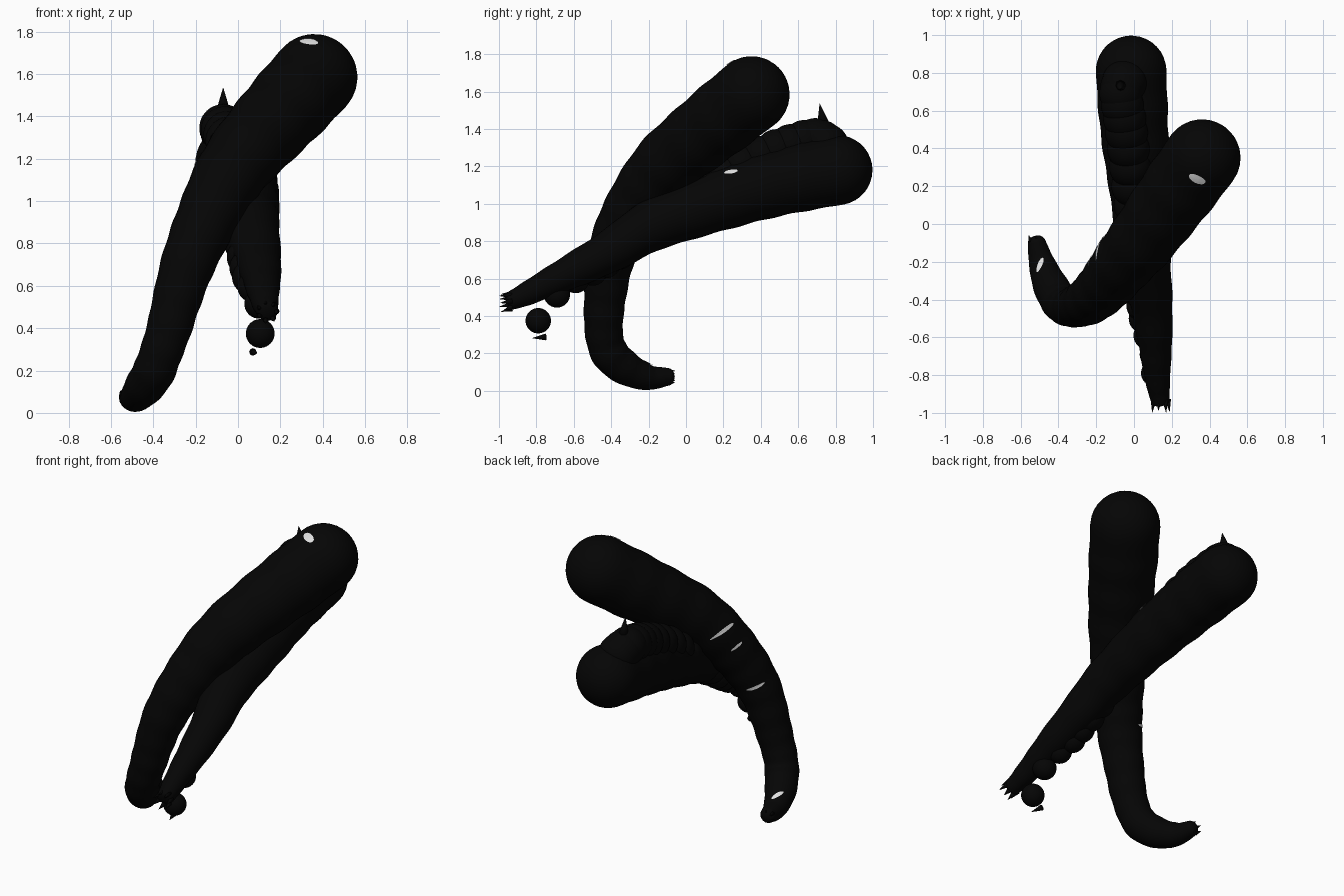
import bpy, bmesh, math, random
from mathutils import Vector

if "Cube" in bpy.data.objects:
    bpy.data.objects.remove(bpy.data.objects["Cube"])

random.seed(4)


def material(name, rgb):
    m = bpy.data.materials.new(name)
    m.diffuse_color = (*rgb, 1)
    m.use_nodes = True
    m.node_tree.nodes["Principled BSDF"].inputs["Base Color"].default_value = m.diffuse_color
    return m


BLACK = material("soft black", (0.0015, 0.0015, 0.0015))
PALE = material("pale grey", (0.75, 0.75, 0.75))


def finish(bm, name, mat):
    bmesh.ops.recalc_face_normals(bm, faces=bm.faces)
    for f in bm.faces:
        f.smooth = True
    me = bpy.data.meshes.new(name)
    bm.to_mesh(me)
    bm.free()
    me.materials.append(mat)
    ob = bpy.data.objects.new(name, me)
    bpy.context.collection.objects.link(ob)
    return ob


def spline(points, steps=8):
    """Catmull-Rom through (x, y, z, radius) points."""
    pts = [Vector(p) for p in points]
    pts = [2 * pts[0] - pts[1]] + pts + [2 * pts[-1] - pts[-2]]
    out = []
    for i in range(1, len(pts) - 2):
        a, b, c, d = pts[i - 1:i + 3]
        for k in range(steps):
            t = k / steps
            out.append(0.5 * (2 * b + (c - a) * t + (2 * a - 5 * b + 4 * c - d) * t * t
                              + (3 * b - a - 3 * c + d) * t ** 3))
    return out + [pts[-2]]


def tube(name, points, ripple=0.015, start_cap=0.8, sides=40):
    """Tapered lumpy tube with rounded ends."""
    path = spline(points)
    n = len(path)
    samples = []
    for i, q in enumerate(path):
        d = (path[min(i + 1, n - 1)].xyz - path[max(i - 1, 0)].xyz).normalized()
        fade = min(1, i / 6, (n - 1 - i) / 6)
        samples.append((q.xyz, q.w * (1 + ripple * fade * math.sin(i * 0.8)), d))
    p0, r0, d0 = samples[0]
    p1, r1, d1 = samples[-1]
    angles = [math.radians(a) for a in range(10, 90, 10)] + [math.radians(89)]
    head = [(p1 + d1 * r1 * math.sin(a), r1 * math.cos(a), d1) for a in angles]
    tail = [(p0 - d0 * r0 * start_cap * math.sin(a), r0 * math.cos(a), d0) for a in angles]
    samples = tail[::-1] + samples + head
    bm = bmesh.new()
    rings = []
    u = samples[0][2].orthogonal().normalized()
    for p, r, d in samples:
        u = (u - d * u.dot(d)).normalized()
        v = d.cross(u)
        rings.append([bm.verts.new(p + r * (u * math.cos(2 * math.pi * k / sides)
                                            + v * math.sin(2 * math.pi * k / sides)))
                      for k in range(sides)])
    for a, b in zip(rings, rings[1:]):
        for k in range(sides):
            j = (k + 1) % sides
            bm.faces.new((a[k], a[j], b[j], b[k]))
    bm.faces.new(rings[0])
    bm.faces.new(rings[-1][::-1])
    return finish(bm, name, BLACK)


def beads(name, items):
    bm = bmesh.new()
    for x, y, z, r in items:
        res = bmesh.ops.create_icosphere(bm, subdivisions=4, radius=r)
        bmesh.ops.translate(bm, verts=res["verts"], vec=(x, y, z))
    return finish(bm, name, BLACK)


def spike(name, base, tip, r):
    base, tip = Vector(base), Vector(tip)
    d = tip - base
    bm = bmesh.new()
    bmesh.ops.create_cone(bm, cap_ends=True, segments=8, radius1=r, radius2=0.001, depth=d.length)
    ob = finish(bm, name, BLACK)
    ob.rotation_euler = d.to_track_quat("Z", "Y").to_euler()
    ob.location = (base + tip) / 2
    return ob


def patch(name, target, centre, normal, along, length, width):
    """Thin pale oval wrapped onto a tube."""
    n = Vector(normal).normalized()
    u = Vector(along)
    u = (u - n * u.dot(n)).normalized()
    v = n.cross(u)
    c = Vector(centre)
    bm = bmesh.new()
    mid = bm.verts.new(c)
    prev = None
    for s in (0.33, 0.66, 1.0):
        ring = [bm.verts.new(c + s * (u * length / 2 * math.cos(k * math.pi / 10)
                                      + v * width / 2 * math.sin(k * math.pi / 10)))
                for k in range(20)]
        for k in range(20):
            j = (k + 1) % 20
            if prev:
                bm.faces.new((prev[k], ring[k], ring[j], prev[j]))
            else:
                bm.faces.new((mid, ring[k], ring[j]))
        prev = ring
    ob = finish(bm, name, PALE)
    sw = ob.modifiers.new("wrap", "SHRINKWRAP")
    sw.target = target
    sw.wrap_method = "NEAREST_SURFACEPOINT"
    sw.wrap_mode = "ABOVE_SURFACE"
    sw.offset = 0.004


# Tall tube: hooked foot at the floor, rising to the large round end
tall = tube("tall_tube", [
    (-0.515, -0.10, 0.075, 0.048), (-0.49, -0.20, 0.072, 0.068), (-0.45, -0.31, 0.115, 0.09),
    (-0.40, -0.40, 0.19, 0.10), (-0.365, -0.435, 0.28, 0.10), (-0.325, -0.44, 0.40, 0.106),
    (-0.29, -0.43, 0.53, 0.114), (-0.245, -0.41, 0.68, 0.126), (-0.19, -0.365, 0.82, 0.138),
    (-0.13, -0.30, 0.95, 0.15), (-0.06, -0.21, 1.09, 0.163), (0.03, -0.10, 1.22, 0.177),
    (0.14, 0.05, 1.345, 0.19), (0.25, 0.20, 1.465, 0.20), (0.36, 0.35, 1.585, 0.204)])

# Low tube: thin torn tip at the front, thick round end at the back
low = tube("low_tube", [
    (0.14, -0.94, 0.48, 0.048), (0.13, -0.87, 0.51, 0.06), (0.12, -0.75, 0.57, 0.075),
    (0.11, -0.60, 0.645, 0.093), (0.09, -0.40, 0.75, 0.113), (0.06, -0.20, 0.875, 0.135),
    (0.045, 0.0, 0.955, 0.15), (0.03, 0.20, 1.025, 0.163), (0.01, 0.40, 1.09, 0.175),
    (-0.005, 0.60, 1.14, 0.183), (-0.015, 0.81, 1.18, 0.187)], start_cap=0.4)

# Beaded strand lying along the low tube
strand = spline([
    (0.05, -0.50, 0.64, 0.078), (0.035, -0.36, 0.735, 0.088), (0.02, -0.20, 0.87, 0.095),
    (0.01, 0.0, 1.02, 0.105), (-0.01, 0.20, 1.15, 0.11), (-0.03, 0.40, 1.25, 0.113),
    (-0.05, 0.56, 1.312, 0.114), (-0.07, 0.69, 1.345, 0.113), (-0.05, 0.75, 1.31, 0.12)], 2)
beads("beaded_strand", [tuple(p) for p in strand])
beads("loose_beads", [(0.07, -0.59, 0.595, 0.073), (0.10, -0.69, 0.515, 0.07),
                      (0.105, -0.79, 0.375, 0.068)])

# Torn spikes and flakes
spike("strand_spike", (-0.07, 0.735, 1.42), (-0.07, 0.715, 1.535), 0.035)
for i in range(7):
    a = 2 * math.pi * i / 7
    off = Vector((math.cos(a), 0, math.sin(a))) * 0.04
    b = Vector((0.14, -0.93, 0.48)) + off
    spike(f"low_tip_spike_{i}", b, b + Vector((0, -0.07, -0.01)) + off * 0.2
          + Vector((0, random.uniform(0, 0.03), 0)), 0.016)
for i in range(5):
    a = 2 * math.pi * i / 5
    b = Vector((-0.52, -0.095, 0.075)) + Vector((math.cos(a), 0, math.sin(a))) * 0.033
    spike(f"foot_spike_{i}", b, b + Vector((-0.01, 0.035, 0)), 0.014)
spike("loose_flake", (0.07, -0.75, 0.288), (0.09, -0.82, 0.282), 0.018)

# Pale patches
patch("patch_tall_end", tall, (0.335, 0.235, 1.755), (-0.1, -0.3, 1), (1, -0.6, 0), 0.10, 0.05)
patch("patch_low_side", low, (0.135, 0.24, 1.17), (0.65, 0, 0.76), (0, 1, 0.1), 0.075, 0.03)
patch("patch_foot", tall, (-0.495, -0.22, 0.145), (-0.1, 0.3, 1), (-0.3, -1, 0.3), 0.085, 0.025)
VIEW = Vector((-0.49, 0.73, 0.47))
for i, (c, r, size, width) in enumerate([((-0.09, -0.25, 1.085), 0.16, 0.18, 0.026),
                                         ((-0.13, -0.31, 0.975), 0.15, 0.075, 0.022),
                                         ((-0.22, -0.39, 0.705), 0.13, 0.11, 0.026)]):
    patch(f"patch_back_{i}", tall, Vector(c) + VIEW * r, VIEW, (-0.83, -0.56, 0.55), size, width)
